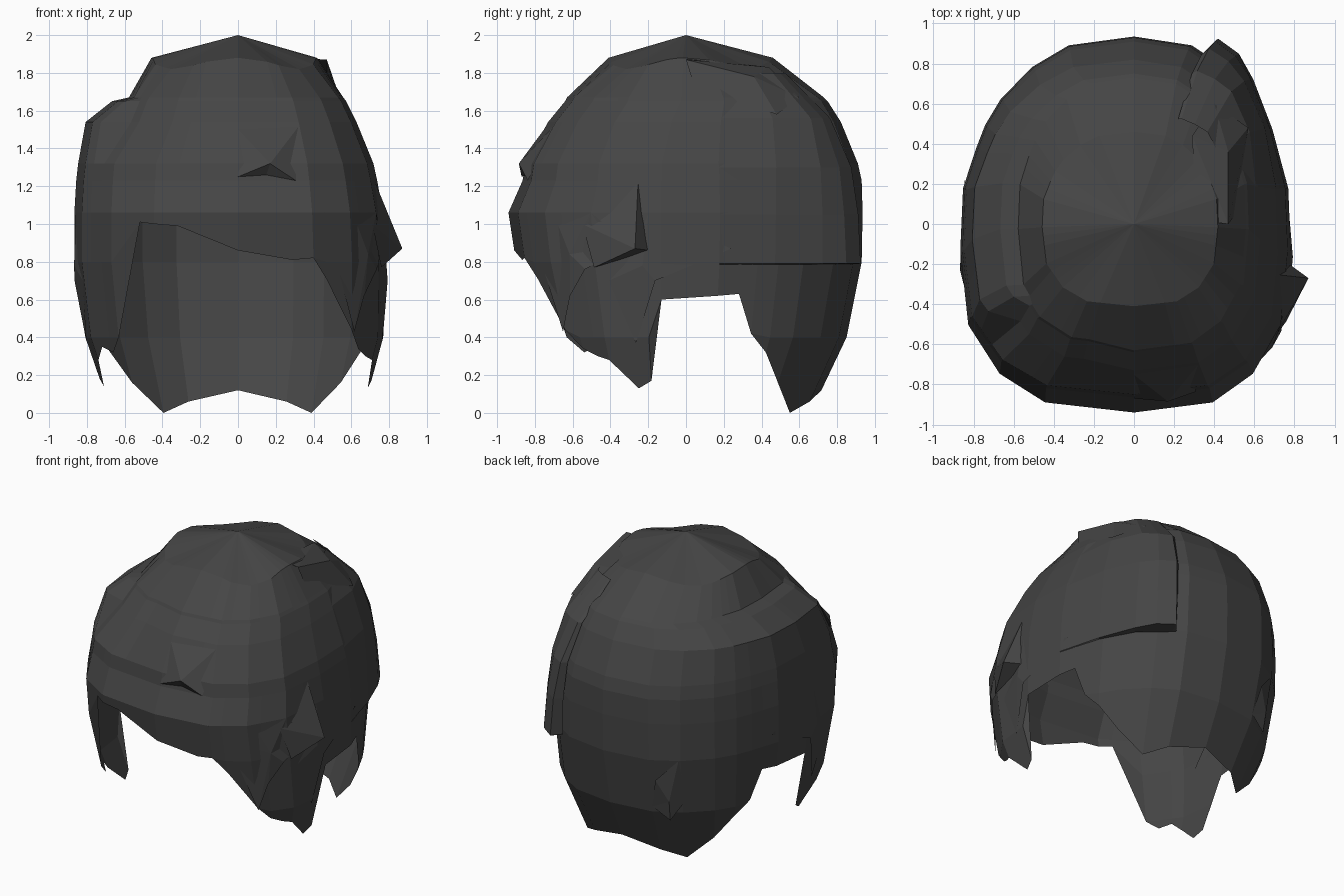
import bpy, bmesh
from mathutils import Vector

hair = bpy.data.materials.new("charcoal_hair")
hair.diffuse_color = (0.06, 0.06, 0.06, 1)

# Cross-sections of the hair cap: height, front y, back y, left, right, centre y
RINGS = [
    (1.88, -0.41, 0.46, 0.46, 0.42, 0.0),
    (1.67, -0.63, 0.73, 0.58, 0.56, 0.0),
    (1.65, -0.64, 0.75, 0.67, 0.575, 0.0),
    (1.54, -0.73, 0.82, 0.81, 0.63, -0.05),
    (1.32, -0.85, 0.91, 0.85, 0.72, -0.1),
    (1.23, -0.865, 0.93, 0.86, 0.74, -0.1),
    (1.06, -0.94, 0.935, 0.87, 0.77, -0.1),
    (0.80, -0.90, 0.93, 0.87, 0.785, -0.1),
    (0.40, -0.79, 0.85, 0.82, 0.78, -0.1),
    (0.00, -0.62, 0.66, 0.68, 0.67, -0.1),
]
# Half outline from front to back: angle, share of half width, share of depth
OUTLINE = [(0, 0, -1), (25, 0.51, -0.94), (46, 0.77, -0.77), (66, 0.95, -0.48),
           (90, 1, 0), (100, 0.98, 0.27), (120, 0.87, 0.55), (138, 0.72, 0.76),
           (160, 0.44, 0.95), (180, 0, 1)]

# Hem heights: angle, right side, left side
HEM = [
    (0, 0.86, 0.86), (18, 0.81, 0.99), (25, 0.82, 1.0), (32, 0.71, 1.01), (46, 0.44, 0.40),
    (53, 0.34, 0.32), (60, 0.30, 0.35), (66, 0.28, 0.28), (77, 0.13, 0.14),
    (83, 0.17, 0.18), (88, 0.60, 0.60), (100, 0.62, 0.62), (108, 0.63, 0.63),
    (114, 0.42, 0.42), (122, 0.32, 0.32), (133, 0.16, 0.16), (149, 0.0, 0.0),
    (163, 0.06, 0.06), (180, 0.12, 0.12),
]


def ring_at(z):
    z = max(0.0, min(1.88, z))
    for hi, lo in zip(RINGS, RINGS[1:]):
        if z >= lo[0]:
            t = (hi[0] - z) / (hi[0] - lo[0])
            return [a + (b - a) * t for a, b in zip(hi, lo)]


def surf(u, z, off=0.0, side=1):
    """Point on the faceted cap, optionally lifted outward."""
    _, front, back, left, right, yc = ring_at(z)
    # The left shelf fades out towards the front
    if side < 0 and u < 60 and 1.45 < z < 1.7:
        left = right + 0.05
        front += 0.03
    for a, b in zip(OUTLINE, OUTLINE[1:]):
        if u <= b[0]:
            t = (u - a[0]) / (b[0] - a[0])
            fx, fy = a[1] + (b[1] - a[1]) * t, a[2] + (b[2] - a[2]) * t
            break
    x = side * fx * (right if side > 0 else left)
    y = yc + fy * (back - yc if fy > 0 else yc - front)
    if z > 1.87:
        z -= 0.17 * (fx * fy) ** 2
    return Vector((x, y, z)) + Vector((x, y - yc, 0)).normalized() * off


def make(name, verts, faces):
    bm = bmesh.new()
    vs = [bm.verts.new(v) for v in verts]
    for f in faces:
        bm.faces.new([vs[i] for i in f])
    bmesh.ops.remove_doubles(bm, verts=bm.verts, dist=0.0005)
    bm.normal_update()
    # Turn every face away from the middle of the head
    for f in bm.faces:
        if f.normal.dot(f.calc_center_median() - Vector((0, -0.05, 0.85))) < 0:
            f.normal_flip()
    me = bpy.data.meshes.new(name)
    bm.to_mesh(me)
    bm.free()
    me.materials.append(hair)
    ob = bpy.data.objects.new(name, me)
    bpy.context.collection.objects.link(ob)
    return ob


def lock(name, hub, rim):
    """Faceted strand: a fan around a raised hub."""
    n = len(rim)
    make(name, [hub] + rim, [(0, i + 1, (i + 1) % n + 1) for i in range(n)])


# Hair cap with fringe, sideburns, ear openings and nape
columns = [(u, r, 1) for u, r, l in HEM] + [(u, l, -1) for u, r, l in HEM[-2:0:-1]]
verts, faces = [Vector((0, 0, 2.0))], []
rows = len(RINGS)
for u, hem, side in columns:
    for k, ring in enumerate(RINGS):
        z = hem if k == rows - 1 else max(ring[0], hem)
        verts.append(surf(u, z, 0, side))
n = len(columns)
for i in range(n):
    a, b = 1 + i * rows, 1 + (i + 1) % n * rows
    faces.append((0, a, b))
    for k in range(rows - 1):
        faces.append((a + k, a + k + 1, b + k + 1, b + k))
make("hair_cap", verts, faces)

# Swept fringe tip overlapping the right sideburn
lock("fringe_tip", surf(56, 0.84, 0.02),
     [surf(34, 0.95), surf(46, 0.43, 0.02), surf(53, 0.62, 0.02),
      surf(62, 0.76, 0.02), surf(78, 0.89, 0.015), surf(66, 1.06), surf(46, 1.12)])

# Strands sweeping back over each ear
for side, name in ((1, "right"), (-1, "left")):
    lock(name + "_ear_lock", surf(82, 0.78, 0.015, side),
         [surf(70, 0.7, 0, side), surf(78, 0.37, 0.012, side), surf(86, 0.7, 0.015, side),
          surf(104, 0.87, 0.01, side), surf(84, 1.05, 0, side)])

# Pointed flick on the right side
make("side_flick",
     [surf(80, 1.22), Vector((0.87, -0.27, 0.87)), Vector((0.76, -0.19, 0.86)),
      surf(66, 0.77, 0.015), surf(62, 1.0, 0.005)],
     [(0, 1, 2), (0, 4, 1), (4, 3, 1), (1, 3, 2)])

# Strand end standing off the front of the fringe
make("front_tuft",
     [Vector((0, -0.87, 1.25)), Vector((0.17, -0.885, 1.32)), surf(20, 1.23, 0.01),
      surf(26, 1.53), surf(0, 1.5), surf(10, 1.26)],
     [(0, 1, 4), (1, 3, 4), (1, 2, 3), (0, 5, 1), (1, 5, 2)])

# Raised tuft on the right of the crown
make("crown_tuft",
     [Vector(p) for p in ((0.31, 0.02, 1.88), (0.47, 0.0, 1.87), (0.50, 0.04, 1.74),
                          (0.29, 0.44, 1.83), (0.47, 0.36, 1.78), (0.57, 0.48, 1.58),
                          (0.40, 0.60, 1.67))],
     [(0, 1, 3), (1, 4, 3), (1, 2, 5, 4), (3, 4, 6), (4, 5, 6)])

# Full outer layer across the right of the back, ending in a blunt step
angles = (100, 120, 138, 147, 156, 158)
lift = [(1.80, (0, 0.03, 0.04, 0.03, 0.01, 0)),
        (1.56, (0, 0.05, 0.07, 0.06, 0.03, 0)),
        (1.30, (0, 0.03, 0.05, 0.07, 0.05, 0)),
        (1.05, (0, 0.01, 0.045, 0.08, 0.07, 0)),
        (0.79, (0, 0.01, 0.05, 0.10, 0.09, 0)),
        (0.785, (0, 0, 0, 0, 0, 0))]
w = len(angles)
make("back_layer", [surf(u, z, o) for z, offs in lift for u, o in zip(angles, offs)],
     [(r * w + c, r * w + c + 1, (r + 1) * w + c + 1, (r + 1) * w + c)
      for r in range(len(lift) - 1) for c in range(w - 1)])

# Small flick at the lower back
lock("nape_flick", surf(155, 0.5, 0.03, -1),
     [surf(150, 0.8, 0, -1), surf(147, 0.5, 0, -1), surf(155, 0.36, 0.045, -1),
      surf(163, 0.44, 0, -1), surf(161, 0.65, 0, -1)])
